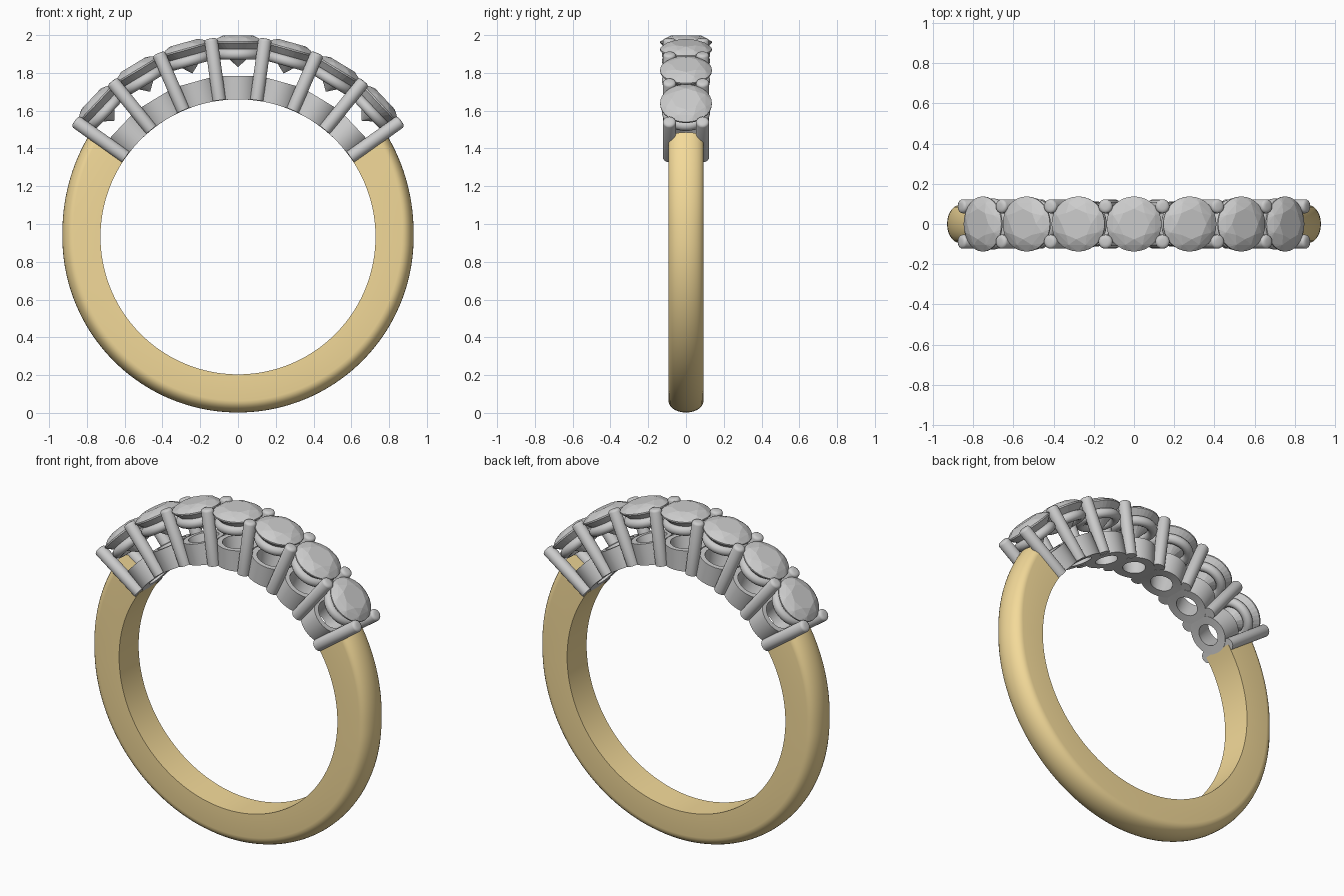
import bpy, bmesh
from math import sin, cos, pi, sqrt, radians
from mathutils import Matrix

if "Cube" in bpy.data.objects:
    bpy.data.objects.remove(bpy.data.objects["Cube"])

CZ = 0.932            # height of the ring centre
R_IN = 0.728          # finger radius
STEP = radians(15.6)  # angle between stones
END = 3.5 * STEP      # angle from vertical where the shank stops


def make_mesh(name, bm):
    bmesh.ops.recalc_face_normals(bm, faces=bm.faces[:])
    me = bpy.data.meshes.new(name)
    bm.to_mesh(me)
    bm.free()
    return me


def place(name, me, angle, smooth=True):
    """Add an object whose local z points outward from the ring at this angle."""
    ob = bpy.data.objects.new(name, me)
    bpy.context.collection.objects.link(ob)
    ob.matrix_world = Matrix.Translation((0, 0, CZ)) @ Matrix.Rotation(angle, 4, 'Y')
    if smooth:
        bpy.ops.object.select_all(action='DESELECT')
        ob.select_set(True)
        bpy.context.view_layer.objects.active = ob
        bpy.ops.object.shade_smooth_by_angle(angle=radians(35))
    return ob


def bridge(bm, rings, closed):
    """Quads between successive vertex rings; closed loops the last to the first."""
    n = len(rings[0])
    for i in range(len(rings) if closed else len(rings) - 1):
        a, b = rings[i], rings[(i + 1) % len(rings)]
        for j in range(n):
            k = (j + 1) % n
            bm.faces.new((a[j], a[k], b[k], b[j]))


def lathe(name, profile, n=40, closed=True, fit_finger=False):
    """Spin (radius, z) points; fit_finger wraps z values at R_IN to the finger hole."""
    bm = bmesh.new()
    rings = []
    for r, z in profile:
        ring = []
        for j in range(n):
            x, y = r * cos(2 * pi * j / n), r * sin(2 * pi * j / n)
            zz = sqrt(R_IN ** 2 - x * x) if fit_finger and z == R_IN else z
            ring.append(bm.verts.new((x, y, zz)))
        rings.append(ring)
    bridge(bm, rings, closed)
    if not closed:
        bm.faces.new(rings[0])
        bm.faces.new(rings[-1])
    return make_mesh(name, bm)


# Shank: domed section swept around the lower part, thicker near the setting
def make_shank():
    bm = bmesh.new()
    rings, n = [], 112
    for i in range(n + 1):
        phi = END + (2 * pi - 2 * END) * i / n
        up = max(0, (abs(pi - phi) - pi / 2) / (pi / 2 - END))
        outer, side = 0.930 + 0.026 * up ** 1.4, 0.868 + 0.035 * up
        pts = [(R_IN, 0.093), (R_IN, -0.093)]
        for k in range(15):
            t = -pi / 2 + pi * k / 14
            pts.append((side + (outer - side) * cos(t), 0.093 * sin(t)))
        rings.append([bm.verts.new((r * sin(phi), y, r * cos(phi))) for r, y in pts])
    bridge(bm, rings, False)
    bm.faces.new(rings[0])
    bm.faces.new(rings[-1])
    return make_mesh("shank", bm)


# Stone: round brilliant as the convex hull of its facet rings
def make_stone():
    bm = bmesh.new()
    # (radius, z, count, half-step turn)
    for r, z, n, turn in ((0.076, 1.067, 8, 0), (0.112, 1.054, 8, 0.5),
                          (0.137, 1.034, 32, 0), (0.137, 1.026, 32, 0),
                          (0.055, 0.948, 8, 0.5)):
        for j in range(n):
            a = 2 * pi * (j + turn) / n
            bm.verts.new((r * cos(a), r * sin(a), z))
    bm.verts.new((0, 0, 0.898))
    bmesh.ops.convex_hull(bm, input=bm.verts[:])
    bmesh.ops.dissolve_limit(bm, angle_limit=radians(1), verts=bm.verts[:], edges=bm.edges[:])
    return make_mesh("stone", bm)


gold = bpy.data.materials.new("gold")
gold.diffuse_color = (0.9, 0.7, 0.32, 1)
gold.use_nodes = True
gold.node_tree.nodes["Principled BSDF"].inputs["Base Color"].default_value = gold.diffuse_color
shank = make_shank()
shank.materials.append(gold)
place("shank", shank, 0)

# Stone seats: base collar following the finger hole, and a round gallery ring
collar = lathe("base_collar", [(0.062, R_IN), (0.113, R_IN), (0.115, 0.852), (0.086, 0.852)],
               fit_finger=True)
gallery = lathe("gallery_ring", [(0.101 + 0.027 * cos(2 * pi * k / 14),
                                  0.966 + 0.028 * sin(2 * pi * k / 14)) for k in range(14)])
stone = make_stone()
for i in range(-3, 4):
    place(f"stone_{i + 4}", stone, i * STEP, smooth=False)
    place(f"base_collar_{i + 4}", collar, i * STEP)
    place(f"gallery_ring_{i + 4}", gallery, i * STEP)

# Prongs: pairs between stones, with softly rounded tips
prong = lathe("prong", [(0.035, 0.73), (0.035, 1.046), (0.032, 1.053), (0.025, 1.058), (0.014, 1.06)],
              n=20, closed=False)
for i in range(8):
    for side, label in ((-1, "front"), (1, "back")):
        ob = place(f"{label}_prong_{i + 1}", prong, (i - 3.5) * STEP)
        ob.matrix_world = Matrix.Translation((0, side * 0.088, 0)) @ ob.matrix_world
